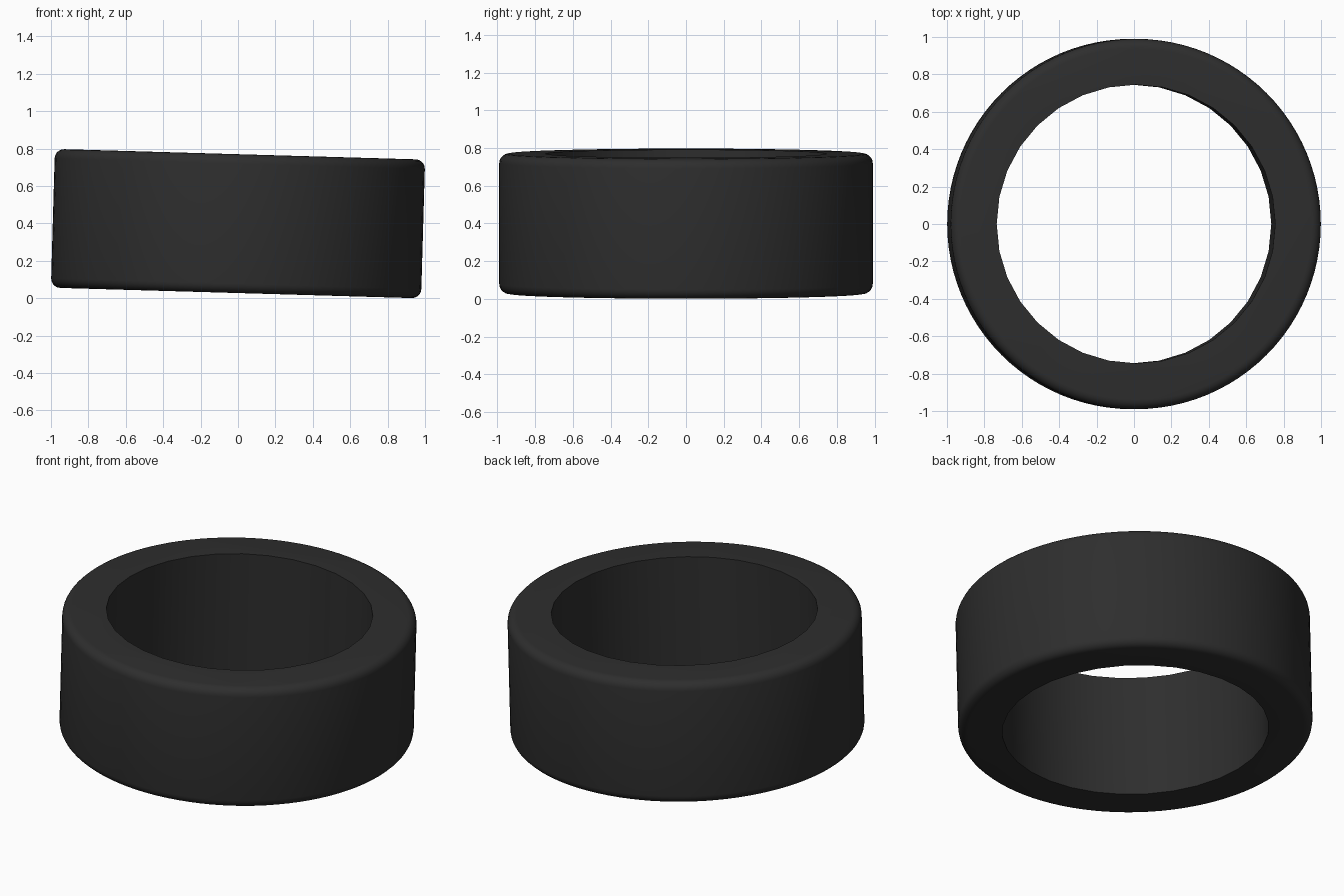
import bpy, bmesh, math

if "Cube" in bpy.data.objects:
    bpy.data.objects.remove(bpy.data.objects["Cube"])

R_OUT, R_IN, HEIGHT, ROUND = 0.99, 0.745, 0.742, 0.05
TILT, MID_Z = math.radians(1.65), 0.399

# Solid outer drum
bpy.ops.mesh.primitive_cylinder_add(vertices=96, radius=R_OUT, depth=HEIGHT)
ring = bpy.context.object
ring.name = "ring_band"

# Round the top and bottom outer rims
bm = bmesh.new()
bm.from_mesh(ring.data)
rims = [e for e in bm.edges if abs(e.verts[0].co.z - e.verts[1].co.z) < 1e-4]
bmesh.ops.bevel(bm, geom=rims, offset=ROUND, segments=5, profile=0.5, affect='EDGES')
bm.to_mesh(ring.data)
bm.free()

# Bore with fewer sides, sharp at both ends
bpy.ops.mesh.primitive_cylinder_add(vertices=32, radius=R_IN, depth=HEIGHT * 2)
bore = bpy.context.object
bore.name = "bore_cutter"
bore.hide_render = True
cut = ring.modifiers.new("bore", 'BOOLEAN')
cut.operation = 'DIFFERENCE'
cut.solver = 'EXACT'
cut.object = bore
bpy.context.view_layer.objects.active = ring
bpy.ops.object.modifier_apply(modifier=cut.name)
bpy.data.objects.remove(bore)

# Slight sideways lean
ring.select_set(True)
ring.rotation_euler = (0, TILT, 0)
ring.location = (0, 0, MID_Z)
bpy.ops.object.shade_smooth_by_angle(angle=math.radians(30))

# Dark rubber colour
rubber = bpy.data.materials.new("dark_rubber")
rubber.diffuse_color = (0.027, 0.027, 0.027, 1)
rubber.use_nodes = True
rubber.node_tree.nodes["Principled BSDF"].inputs["Base Color"].default_value = rubber.diffuse_color
ring.data.materials.clear()
ring.data.materials.append(rubber)
